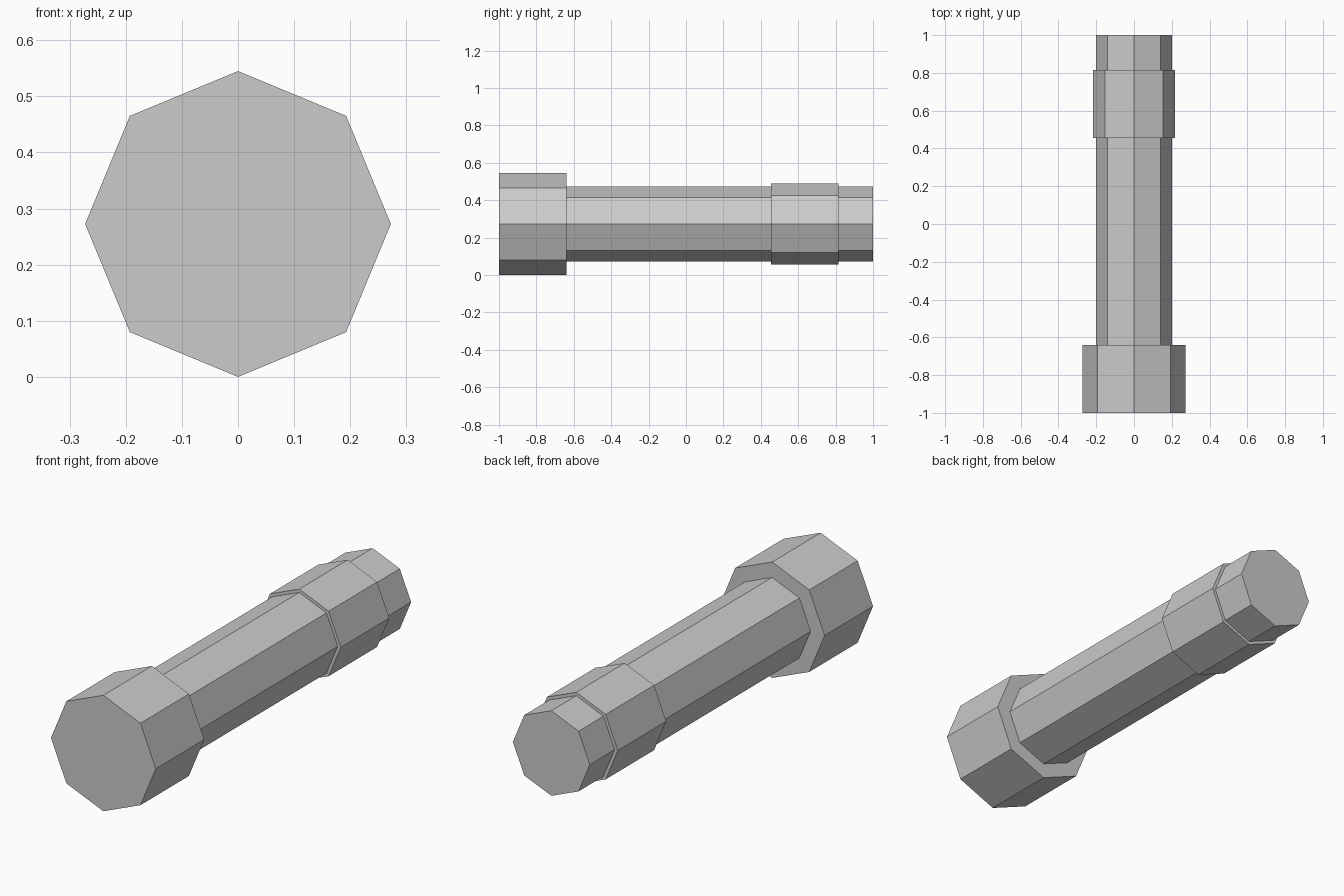
import bpy
import math

if "Cube" in bpy.data.objects:
    bpy.data.objects.remove(bpy.data.objects["Cube"])

CENTRE_Z = 0.2725
SIDES = 8

metal = bpy.data.materials.new("light grey metal")
metal.diffuse_color = (0.6, 0.6, 0.6, 1.0)
metal.use_nodes = True
metal.node_tree.nodes["Principled BSDF"].inputs["Base Color"].default_value = metal.diffuse_color


def octagon_bar(name, radius, y0, y1):
    """Eight-sided prism along y with a corner pointing straight up."""
    bpy.ops.mesh.primitive_cylinder_add(
        vertices=SIDES, radius=radius, depth=y1 - y0,
        location=(0, (y0 + y1) / 2, CENTRE_Z),
        rotation=(math.pi / 2, 0, 0))
    obj = bpy.context.object
    obj.name = name
    obj.data.materials.append(metal)
    return obj


# Wide head at the front
octagon_bar("bolt_head", 0.2725, -1.0, -0.64)

# Long shank reaching the back end
octagon_bar("shank", 0.2, -0.64, 1.0)

# Slightly wider collar near the back
octagon_bar("nut_collar", 0.216, 0.455, 0.815)
